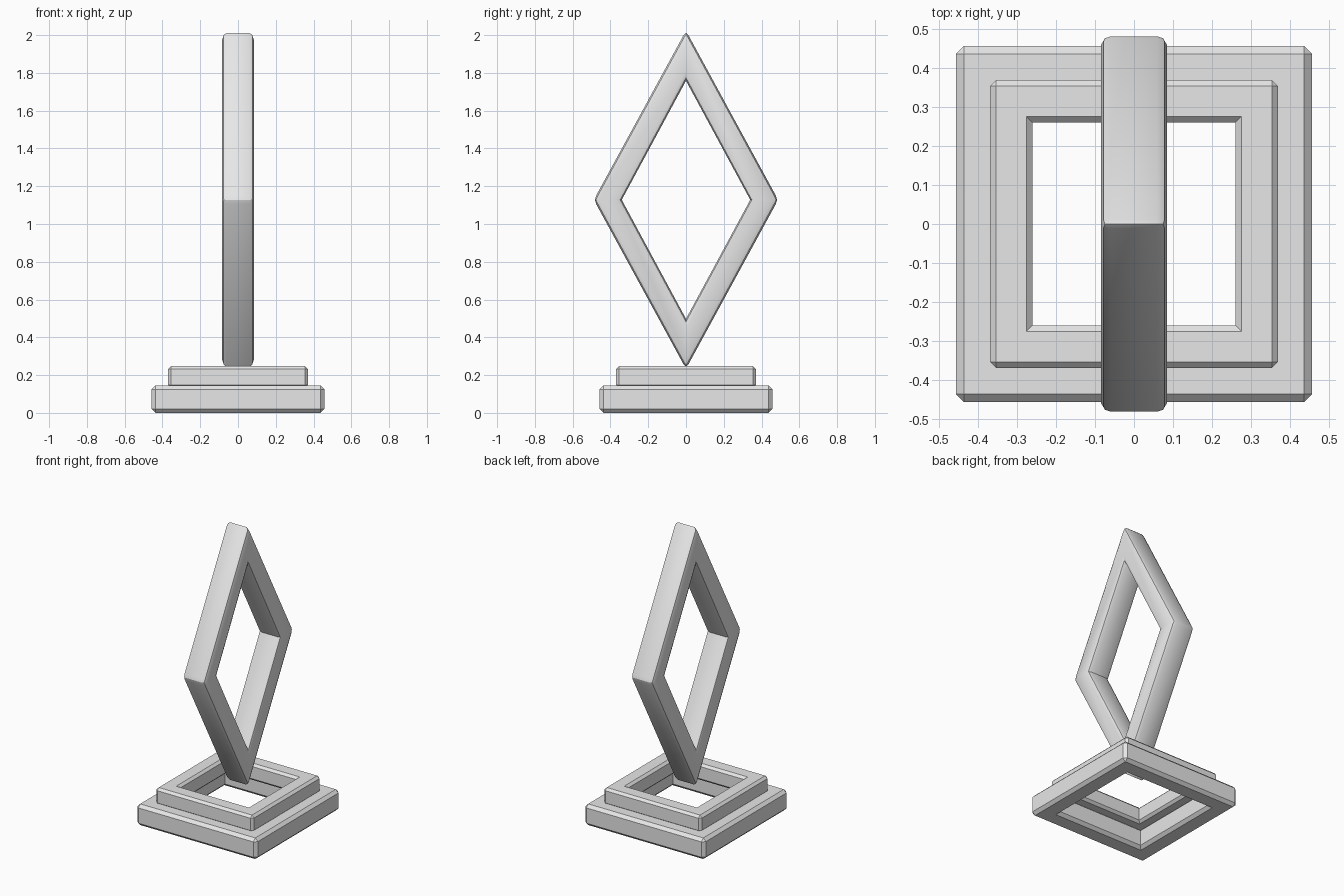
import bpy
import bmesh
from mathutils import Vector

cube = bpy.data.objects.get("Cube")
if cube:
    bpy.data.objects.remove(cube, do_unlink=True)

grey = bpy.data.materials.new("light_grey")
grey.use_nodes = True
colour = (0.8, 0.8, 0.8, 1)
grey.diffuse_color = colour
grey.node_tree.nodes["Principled BSDF"].inputs["Base Color"].default_value = colour


def frame(name, outer, inner, axis, centre, half_depth, bevel, segments):
    """Four-sided ring extruded along an axis; its inner corners stay mitred."""
    axis, centre = Vector(axis), Vector(centre)
    bm = bmesh.new()
    loops = [[bm.verts.new(centre + Vector(p) + axis * d) for p in ring]
             for ring, d in ((outer, half_depth), (inner, half_depth),
                             (inner, -half_depth), (outer, -half_depth))]
    for k in range(4):
        a, b = loops[k], loops[(k + 1) % 4]
        for i in range(4):
            j = (i + 1) % 4
            bm.faces.new((a[i], a[j], b[j], b[i]))
    bmesh.ops.recalc_face_normals(bm, faces=bm.faces)

    # Soften the long rims and the outer corners
    edges = []
    for e in bm.edges:
        ends = set(e.verts)
        mitre = any(ends == {loops[k][i], loops[(k + 1) % 4][i]}
                    for k in (0, 1, 2) for i in range(4))
        if not mitre:
            edges.append(e)
    bmesh.ops.bevel(bm, geom=edges, offset=bevel, offset_type='OFFSET',
                    segments=segments, profile=0.5, affect='EDGES',
                    clamp_overlap=True)
    mesh = bpy.data.meshes.new(name)
    bm.to_mesh(mesh)
    bm.free()
    mesh.materials.append(grey)
    obj = bpy.data.objects.new(name, mesh)
    bpy.context.collection.objects.link(obj)
    return obj


def square(r):
    return [(-r, -r, 0), (r, -r, 0), (r, r, 0), (-r, r, 0)]


def diamond(w, h):
    return [(0, -w, 0), (0, 0, h), (0, w, 0), (0, 0, -h)]


# Stepped square base
frame("lower_base", square(0.457), square(0.325), (0, 0, 1), (0, 0, 0.0725), 0.0725, 0.02, 1)
frame("upper_base", square(0.37), square(0.26), (0, 0, 1), (0, 0, 0.19), 0.058, 0.016, 1)

# Upright open diamond balanced on the base
ring = frame("diamond_ring", diamond(0.488, 0.895), diamond(0.34, 0.63),
             (1, 0, 0), (0, 0, 1.128), 0.085, 0.025, 2)
bpy.ops.object.select_all(action='DESELECT')
ring.select_set(True)
bpy.context.view_layer.objects.active = ring
bpy.ops.object.shade_smooth_by_angle(angle=0.5)
